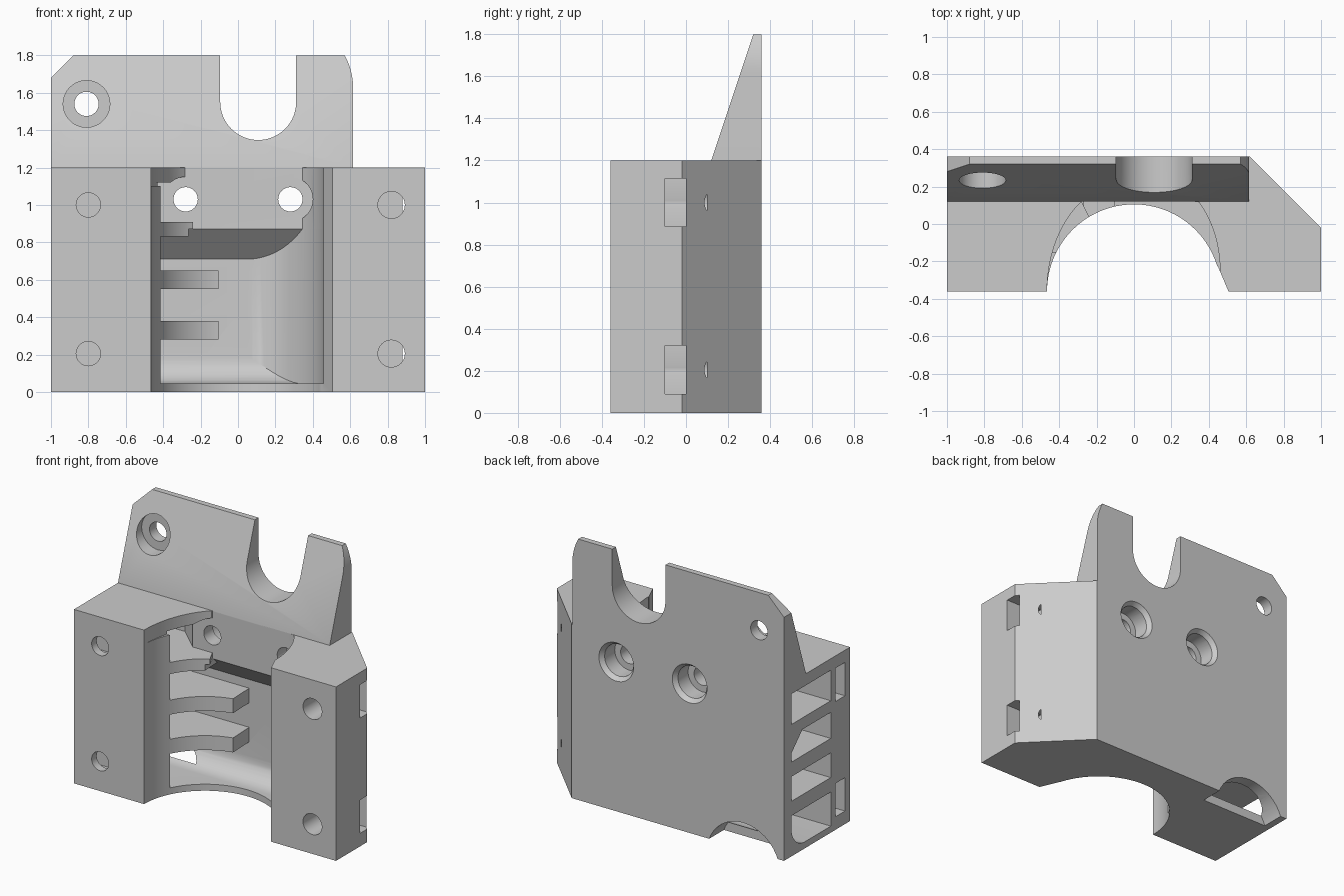
import bpy, bmesh, math
from mathutils import Matrix

cube = bpy.data.objects.get("Cube")
if cube:
    bpy.data.objects.remove(cube, do_unlink=True)

grey = bpy.data.materials.new("plain grey")
grey.use_nodes = True
tone = (0.6, 0.6, 0.6, 1)
grey.diffuse_color = tone
grey.node_tree.nodes["Principled BSDF"].inputs["Base Color"].default_value = tone


def add(name, bm):
    bmesh.ops.recalc_face_normals(bm, faces=bm.faces[:])
    mesh = bpy.data.meshes.new(name)
    bm.to_mesh(mesh)
    bm.free()
    mesh.materials.append(grey)
    ob = bpy.data.objects.new(name, mesh)
    bpy.context.collection.objects.link(ob)
    return ob


def prism(name, pts, axis, lo, hi):
    """Extrude a 2D outline along one axis."""
    place = {"x": lambda a, b, t: (t, a, b),
             "y": lambda a, b, t: (a, t, b),
             "z": lambda a, b, t: (a, b, t)}[axis]
    bm = bmesh.new()
    face = bm.faces.new([bm.verts.new(place(a, b, lo)) for a, b in pts])
    new = bmesh.ops.extrude_face_region(bm, geom=[face])["geom"]
    bmesh.ops.translate(bm, vec=place(0, 0, hi - lo),
                        verts=[v for v in new if isinstance(v, bmesh.types.BMVert)])
    return add(name, bm)


def box(name, x, y, z):
    return prism(name, [(x[0], y[0]), (x[1], y[0]), (x[1], y[1]), (x[0], y[1])], "z", *z)


def bore(x, z, r, y0, y1, r_back=None):
    """Round cutter running front to back."""
    bm = bmesh.new()
    bmesh.ops.create_cone(bm, cap_ends=True, segments=40, radius1=r_back or r,
                          radius2=r, depth=y1 - y0)
    bmesh.ops.transform(bm, verts=bm.verts[:], matrix=Matrix.Translation(
        (x, (y0 + y1) / 2, z)) @ Matrix.Rotation(math.pi / 2, 4, "X"))
    return add("bore_cutter", bm)


def arc(cx, cy, rx, ry, a0, a1, n=20):
    return [(cx + rx * math.cos(math.radians(a0 + (a1 - a0) * i / n)),
             cy + ry * math.sin(math.radians(a0 + (a1 - a0) * i / n))) for i in range(n + 1)]


def boolean(target, tool, op="DIFFERENCE"):
    tool.hide_render = True
    mod = target.modifiers.new("cut", "BOOLEAN")
    mod.operation, mod.object, mod.solver = op, tool, "EXACT"
    bpy.context.view_layer.objects.active = target
    bpy.ops.object.modifier_apply(modifier=mod.name)
    bpy.data.objects.remove(tool, do_unlink=True)


# Main block with chamfered back corner
body = prism("duct_body", [(-1, -0.36), (1, -0.36), (1, -0.02), (0.62, 0.36), (-1, 0.36)],
             "z", 0, 1.2)

# Air chamber: plan outline crossed with a side profile, leaving the ribs
chamber = prism("chamber_cutter",
                [(-1.1, -0.15), (-0.4, -0.15), (-0.3, -0.25)]
                + arc(0.05, -0.25, 0.41, 0.53, 0, 90, 28) + [(-1.1, 0.28)], "z", 0, 1)
side = [(-0.5, 0.045)] + arc(0.13, 0.195, 0.15, 0.15, -90, 0, 10) + [
    (0.28, 0.71), (0.12, 0.87), (-0.5, 0.87)]
boolean(chamber, prism("side_profile", side, "x", -1.2, 1), "INTERSECT")
for z0, z1, x1 in ((0.28, 0.38, -0.085), (0.55, 0.65, -0.085), (0.83, 0.95, -0.25)):
    boolean(chamber, prism("rib", [(-1.3, -0.4), (x1, -0.4), (x1 - 0.03, 0.4), (-1.3, 0.4)],
                           "z", z0, z1))
boolean(body, chamber)

# Upper side window
boolean(body, prism("window_cutter", [(-1.1, -0.15), (-0.3, -0.15), (-0.2, 0.12), (-0.43, 0.12),
                                      (-0.6, 0.28), (-1.1, 0.28)], "z", 0.91, 1.12))

# Half-round front channel, with its wider flat-backed top
boolean(body, prism("channel_cutter", [(-0.465, -0.5), (0.56, -0.5), (0.505, -0.36),
                                       (0.45, -0.23)]
                    + arc(0, -0.36, 0.465, 0.465, 17, 180, 36), "z", -0.1, 1.3))
right = [p for p in arc(0.05, -0.25, 0.41, 0.53, 0, 44, 14)]
left = [p for p in arc(-0.025, -0.36, 0.44, 0.59, 126, 180, 14)]
for z0, outline in ((0.87, right + [(0.3, 0.12), (-0.28, 0.12), (-0.1, -0.25)]),
                    (1.1, [(0, 0.12)] + left)):
    boolean(body, prism("top_channel_cutter", outline, "z", z0, 1.3))

# Central screw holes, sunk from both sides
for x in (-0.28, 0.28):
    boolean(body, bore(x, 1.03, 0.12, -0.3, 0.12))
    boolean(body, bore(x, 1.03, 0.065, 0.05, 0.3))
    boolean(body, bore(x, 1.03, 0.11, 0.22, 0.34))
    boolean(body, bore(x, 1.03, 0.11, 0.33, 0.37, 0.14))

# Front screw holes and the nut slots that open on each side
for z in (0.205, 1.0):
    slot = (z - 0.115, z + 0.115)
    boolean(body, box("nut_slot_cutter", (0.75, 1.1), (-0.1, 0), slot))
    boolean(body, bore(0.82, z, 0.072, -0.4, 0.1))
    boolean(body, box("nut_slot_cutter", (-1.1, -0.67), (-0.305, -0.2), slot))
    boolean(body, bore(-0.8, z, 0.065, -0.4, -0.25))

# Clearance notch in the lower back corner
boolean(body, bore(-0.69, -0.1, 0.28, 0.2, 0.4))

# Tapered mounting plate with slot and countersunk hole
plate = prism("mounting_plate", [(0.12, 1.195), (0.36, 1.195), (0.36, 1.8), (0.32, 1.8),
                                 (0.12, 1.2)], "x", -1, 0.616)
outline = [(-1.0, 1.1), (0.616, 1.1)] + arc(0.316, 1.62, 0.3, 0.34, 0, 32, 8) + [
    (0.57, 1.9), (-0.78, 1.9), (-1.0, 1.68)]
boolean(plate, prism("plate_outline", outline, "y", 0, 0.5), "INTERSECT")
boolean(plate, prism("slot_cutter", [(0.311, 1.9), (-0.095, 1.9)]
                     + arc(0.108, 1.55, 0.203, 0.203, 180, 360, 32), "y", 0, 0.5))
boolean(plate, bore(-0.81, 1.54, 0.125, 0, 0.285))
boolean(plate, bore(-0.81, 1.54, 0.065, 0.1, 0.5))

for ob in (body, plate):
    bpy.ops.object.select_all(action="DESELECT")
    ob.select_set(True)
    bpy.context.view_layer.objects.active = ob
    bpy.ops.object.shade_smooth_by_angle(angle=math.radians(25))
